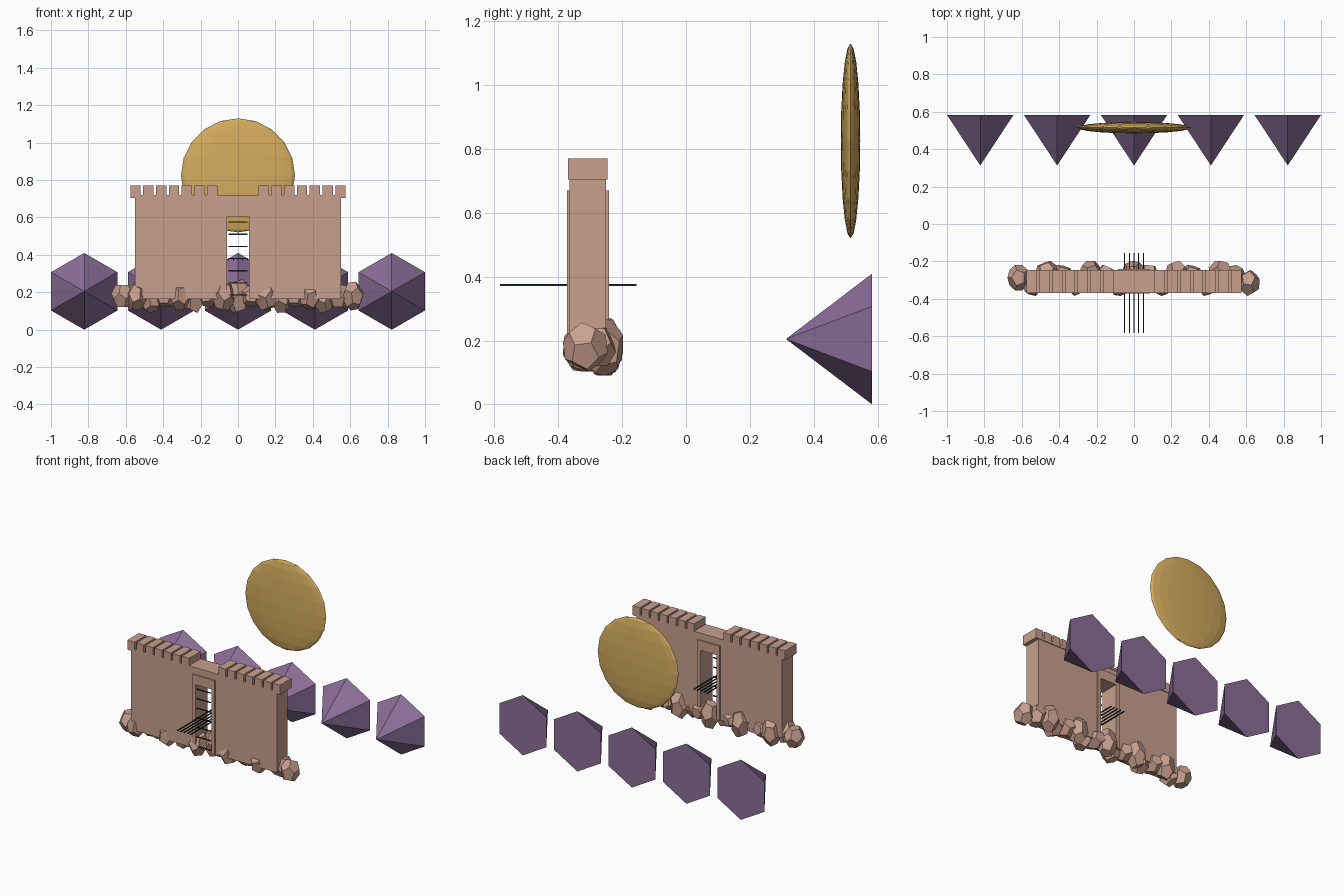
import bpy, bmesh, math
from mathutils import Matrix, Vector

cube = bpy.data.objects.get("Cube")
if cube:
    bpy.data.objects.remove(cube, do_unlink=True)


def material(name, rgb):
    m = bpy.data.materials.new(name)
    m.use_nodes = True
    color = (*rgb, 1)
    m.diffuse_color = color
    bsdf = next(n for n in m.node_tree.nodes if n.type == 'BSDF_PRINCIPLED')
    bsdf.inputs["Base Color"].default_value = color
    return m


stone = material("dusty pink stone", (0.58, 0.35, 0.27))
purple = material("muted purple", (0.26, 0.155, 0.315))
gold = material("old gold", (0.66, 0.41, 0.11))
iron = material("dark iron", (0.02, 0.03, 0.035))


def finish(name, bm, mat):
    bmesh.ops.recalc_face_normals(bm, faces=bm.faces)
    mesh = bpy.data.meshes.new(name)
    bm.to_mesh(mesh)
    bm.free()
    mesh.materials.append(mat)
    obj = bpy.data.objects.new(name, mesh)
    bpy.context.collection.objects.link(obj)
    return obj


def add_box(bm, x, y, z):
    """Box from (min, max) pairs on each axis."""
    size = Matrix.Diagonal((x[1] - x[0], y[1] - y[0], z[1] - z[0], 1))
    centre = Matrix.Translation((sum(x) / 2, sum(y) / 2, sum(z) / 2))
    bmesh.ops.create_cube(bm, size=1, matrix=centre @ size)


def extruded(name, outline, y, mat):
    """Solid from an x-z outline, extruded along y."""
    bm = bmesh.new()
    face = bm.faces.new([bm.verts.new((px, y[0], pz)) for px, pz in outline])
    new = bmesh.ops.extrude_face_region(bm, geom=[face])["geom"]
    bmesh.ops.translate(bm, vec=(0, y[1] - y[0], 0),
                        verts=[v for v in new if isinstance(v, bmesh.types.BMVert)])
    return finish(name, bm, mat)


def arch(half, top, gap, gap_top, base):
    """Rectangular arch outline open at the bottom."""
    right = [(gap, gap_top), (gap, base), (half, base), (half, top)]
    return right + [(-px, pz) for px, pz in reversed(right)]


# Wall with the doorway, and the slightly proud door frame
BASE = 0.165
extruded("wall", arch(0.55, 0.705, 0.06, 0.605, BASE), (-0.364, -0.25), stone)
extruded("door_frame", arch(0.085, 0.67, 0.06, 0.605, BASE), (-0.372, -0.241), stone)

# Parapet: one stepped outline with seven merlons on each side
step, width = 0.0683, 0.055
half_row = [(0.575, 0.705)]
for i in range(7):
    outer = 0.575 - i * step
    half_row += [(outer, 0.72), (outer, 0.77), (outer - width, 0.77), (outer - width, 0.72)]
half_row.pop(1)
extruded("parapet", half_row + [(-px, pz) for px, pz in reversed(half_row)],
         (-0.37, -0.245), stone)


# Faceted rocks along the foot of the wall
def rock(name, centre, extent, turn):
    ico = bmesh.new()
    bmesh.ops.create_icosphere(ico, subdivisions=1, radius=1)
    points = [f.calc_center_median() for f in ico.faces]
    ico.free()
    bm = bmesh.new()
    spin = Matrix.Rotation(turn, 3, 'Z') @ Matrix.Rotation(turn * 0.7, 3, 'X')
    for p in points:
        bm.verts.new(spin @ p)
    bmesh.ops.convex_hull(bm, input=bm.verts)
    bmesh.ops.dissolve_limit(bm, angle_limit=0.05, verts=bm.verts, edges=bm.edges)
    reach = [max(abs(v.co[a]) for v in bm.verts) for a in range(3)]
    for v in bm.verts:
        v.co = Vector(centre) + Vector([v.co[a] / reach[a] * extent[a] for a in range(3)])
    finish(name, bm, stone)


kinds = [(-0.287, (0.06, 0.068, 0.06)),
         (-0.315, (0.057, 0.07, 0.077)),
         (-0.257, (0.062, 0.06, 0.09))]
for i in range(17):
    y, extent = kinds[i % 3]
    rock(f"rock_{i + 1}", (-0.617 + i * 0.077, y, 0.18), extent, i * 0.6)

# Gate grille: level crossbars, with the long rods pushed flat front to back
bm = bmesh.new()
t = 0.003
for i in range(-3, 4):
    z = 0.38 + i * 0.065
    add_box(bm, (-0.052, 0.052), (-0.367 - t, -0.367 + t), (z - t, z + t))
finish("grille_crossbars", bm, iron)
bm = bmesh.new()
for i in range(-2, 3):
    x = i * 0.025
    add_box(bm, (x - t, x + t), (-0.583, -0.155), (0.374 - t, 0.374 + t))
finish("grille_rods", bm, iron)

# Six-sided cones pointing forward
for i in range(-2, 3):
    bm = bmesh.new()
    bmesh.ops.create_cone(bm, cap_ends=True, segments=6, radius1=0.205, radius2=0, depth=0.27)
    bmesh.ops.rotate(bm, verts=bm.verts, matrix=Matrix.Rotation(math.pi / 2, 3, 'X'))
    low = min(v.co.z for v in bm.verts)
    if low > -0.2:
        bmesh.ops.rotate(bm, verts=bm.verts, matrix=Matrix.Rotation(math.pi / 6, 3, 'Y'))
    bmesh.ops.translate(bm, verts=bm.verts, vec=(i * 0.411, 0.448, 0.205))
    finish(f"cone_{i + 3}", bm, purple)

# Flattened golden disc behind the wall
bm = bmesh.new()
bmesh.ops.create_uvsphere(bm, u_segments=20, v_segments=10, radius=0.305)
bmesh.ops.scale(bm, verts=bm.verts, vec=(1, 0.1, 1))
bmesh.ops.translate(bm, verts=bm.verts, vec=(0, 0.515, 0.825))
finish("sun_disc", bm, gold)
